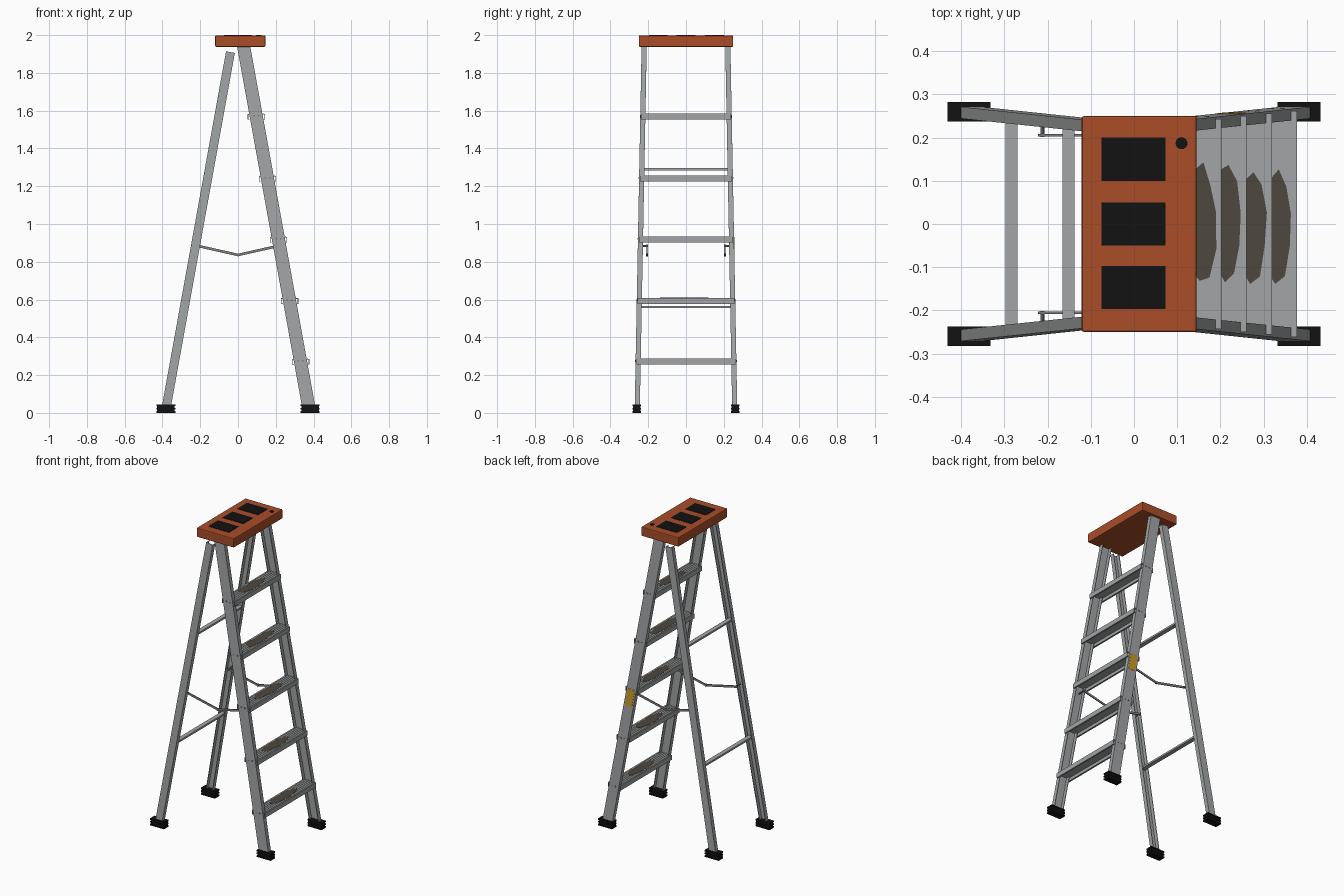
import bpy, bmesh, math, random
from mathutils import Vector, Matrix

if "Cube" in bpy.data.objects:
    bpy.data.objects.remove(bpy.data.objects["Cube"])

random.seed(4)


def material(name, rgb):
    m = bpy.data.materials.new(name)
    m.diffuse_color = (*rgb, 1)
    m.use_nodes = True
    m.node_tree.nodes["Principled BSDF"].inputs["Base Color"].default_value = m.diffuse_color
    return m


ALU = material("aluminium grey", (0.36, 0.375, 0.38))
DARK = material("dark metal", (0.22, 0.22, 0.21))
ORANGE = material("burnt orange", (0.40, 0.075, 0.022))
BLACK = material("black rubber", (0.006, 0.006, 0.006))
WEAR = material("worn brown", (0.075, 0.063, 0.05))
YELLOW = material("label yellow", (0.60, 0.33, 0.02))


def finish(name, bm, mat):
    bmesh.ops.recalc_face_normals(bm, faces=bm.faces)
    me = bpy.data.meshes.new(name)
    bm.to_mesh(me)
    bm.free()
    me.materials.append(mat)
    ob = bpy.data.objects.new(name, me)
    bpy.context.collection.objects.link(ob)
    return ob


def loft(name, a, b, mat):
    """Closed solid between two outlines with equal point counts."""
    bm = bmesh.new()
    va, vb = [bm.verts.new(p) for p in a], [bm.verts.new(p) for p in b]
    n = len(a)
    for i in range(n):
        j = (i + 1) % n
        bm.faces.new((va[i], va[j], vb[j], vb[i]))
    bm.faces.new(va)
    bm.faces.new(vb)
    return finish(name, bm, mat)


def box(name, x0, x1, y0, y1, z0, z1, mat):
    o = [(x0, y0), (x1, y0), (x1, y1), (x0, y1)]
    return loft(name, [(*p, z0) for p in o], [(*p, z1) for p in o], mat)


def rod(name, x, z, y0, y1, r, mat, n=10):
    ring = [(r * math.cos(2 * math.pi * i / n), r * math.sin(2 * math.pi * i / n)) for i in range(n)]
    return loft(name, [(x + u, y0, z + v) for u, v in ring], [(x + u, y1, z + v) for u, v in ring], mat)


# Leaning lines of the rails
def front_x(z):
    return 0.38 - 0.35 * z / 1.94


def rear_x(z):
    return -0.385 + 0.345 * z / 1.91


def outer_y(z):
    return 0.272 - 0.037 * z / 1.94


def rail(name, line, half, z0, z1, s, tilt):
    # channel section, open towards the middle of the ladder
    d, t = 0.027, 0.004
    sec = [(-half, 0), (half, 0), (half, -d), (half - t, -d), (half - t, -t),
           (t - half, -t), (t - half, -d), (-half, -d)]

    def ring(z, k):
        return [(line(z + k * u) + u, s * (outer_y(z) + v), z + k * u) for u, v in sec]
    loft(name, ring(z0, 0), ring(z1, tilt), ALU)


def foot(name, x, y):
    # ridged rubber shoe
    for i in range(5):
        e = 0.0 if i % 2 else 0.003
        box(name, x - 0.047 - e, x + 0.047 + e, y - 0.020 - e, y + 0.020 + e,
            i * 0.009, (i + 1) * 0.009, BLACK)


STEPS = [0.27, 0.592, 0.917, 1.24, 1.567]
for s, side in ((1, "left"), (-1, "right")):
    rail(f"front_rail_{side}", front_x, 0.035, 0.02, 1.95, s, 0)
    rail(f"rear_rail_{side}", rear_x, 0.024, 0.02, 1.91, s, -0.18)
    foot(f"front_foot_{side}", 0.382, s * 0.260)
    foot(f"rear_foot_{side}", -0.382, s * 0.260)

    # rivets holding each step
    for z in STEPS:
        for dx in (-0.012, 0.012):
            y = outer_y(z)
            rod(f"rivet_{side}", front_x(z) + dx, z + 0.005, s * (y - 0.002), s * (y + 0.002), 0.005, DARK, 8)

    # folding spreader: two flat bars, a hinge pin and end pins
    y0, y1 = s * 0.203, s * 0.208
    for k, end in ((1, "front"), (-1, "rear")):
        o = [(0, 0.829), (k * 0.222, 0.879), (k * 0.222, 0.893), (0, 0.843)]
        loft(f"spreader_{end}_{side}", [(x, y0, z) for x, z in o], [(x, y1, z) for x, z in o], DARK)
        rod(f"spreader_pin_{end}_{side}", k * 0.212, 0.884, s * 0.201, s * 0.253, 0.005, DARK)
    rod(f"spreader_hinge_{side}", 0, 0.836, s * 0.200, s * 0.211, 0.008, DARK)


# Steps: ribbed channel treads with inward lips, plus a worn patch
def tread_profile():
    w, h, t = 0.046, 0.030, 0.003
    pts = [(-w, -h), (-w, 0)]
    for i in range(6):
        x = -0.036 + i * 0.0144
        pts += [(x - 0.003, 0), (x - 0.003, 0.002), (x + 0.003, 0.002), (x + 0.003, 0)]
    pts += [(w, 0), (w, -h), (w - 0.010, -h), (w - 0.010, t - h), (w - t, t - h), (w - t, -t),
            (t - w, -t), (t - w, t - h), (0.010 - w, t - h), (0.010 - w, -h)]
    return pts


for i, z in enumerate(STEPS):
    x, top, half = front_x(z), z + 0.015, outer_y(z) - 0.005
    prof = tread_profile()
    loft(f"step_{i + 1}", [(x + u, -half, top + v) for u, v in prof],
         [(x + u, half, top + v) for u, v in prof], ALU)
    patch = []
    for k in range(10):
        a = 2 * math.pi * k / 10 + 0.2
        r = random.uniform(0.85, 1.08)
        patch.append((x + 0.036 * r * math.cos(a), 0.135 * r * math.sin(a)))
    loft(f"worn_patch_{i + 1}", [(*p, top + 0.0015) for p in patch],
         [(*p, top + 0.003) for p in patch], WEAR)

# Rear cross braces
for name, z in (("upper", 1.29), ("lower", 0.56)):
    x, y = rear_x(z), outer_y(z) - 0.004
    box(f"rear_brace_{name}", x - 0.014, x + 0.014, -y, y, z - 0.006, z + 0.006, ALU)

# Top cap with rounded edges, tool trays and a tool hole
cap = box("top_cap", -0.121, 0.145, -0.25, 0.25, 1.938, 1.998, ORANGE)
bev = cap.modifiers.new("bevel", "BEVEL")
bev.width, bev.segments = 0.005, 2
for y in (-0.147, 0, 0.15):
    box("tool_tray", -0.075, 0.073, y - 0.05, y + 0.05, 1.994, 2.0, BLACK)
hole = [(0.11 + 0.014 * math.cos(k * math.pi / 8), 0.187 + 0.014 * math.sin(k * math.pi / 8)) for k in range(16)]
loft("tool_hole", [(*p, 1.994) for p in hole], [(*p, 1.9995) for p in hole], BLACK)


# Yellow warning label on the outside of the left front rail
def label_ring(z):
    return [(front_x(z) + u, outer_y(z) + v, z) for u, v in
            ((-0.025, -0.001), (0.025, -0.001), (0.025, 0.0015), (-0.025, 0.0015))]


loft("warning_label", label_ring(0.815), label_ring(0.93), YELLOW)
